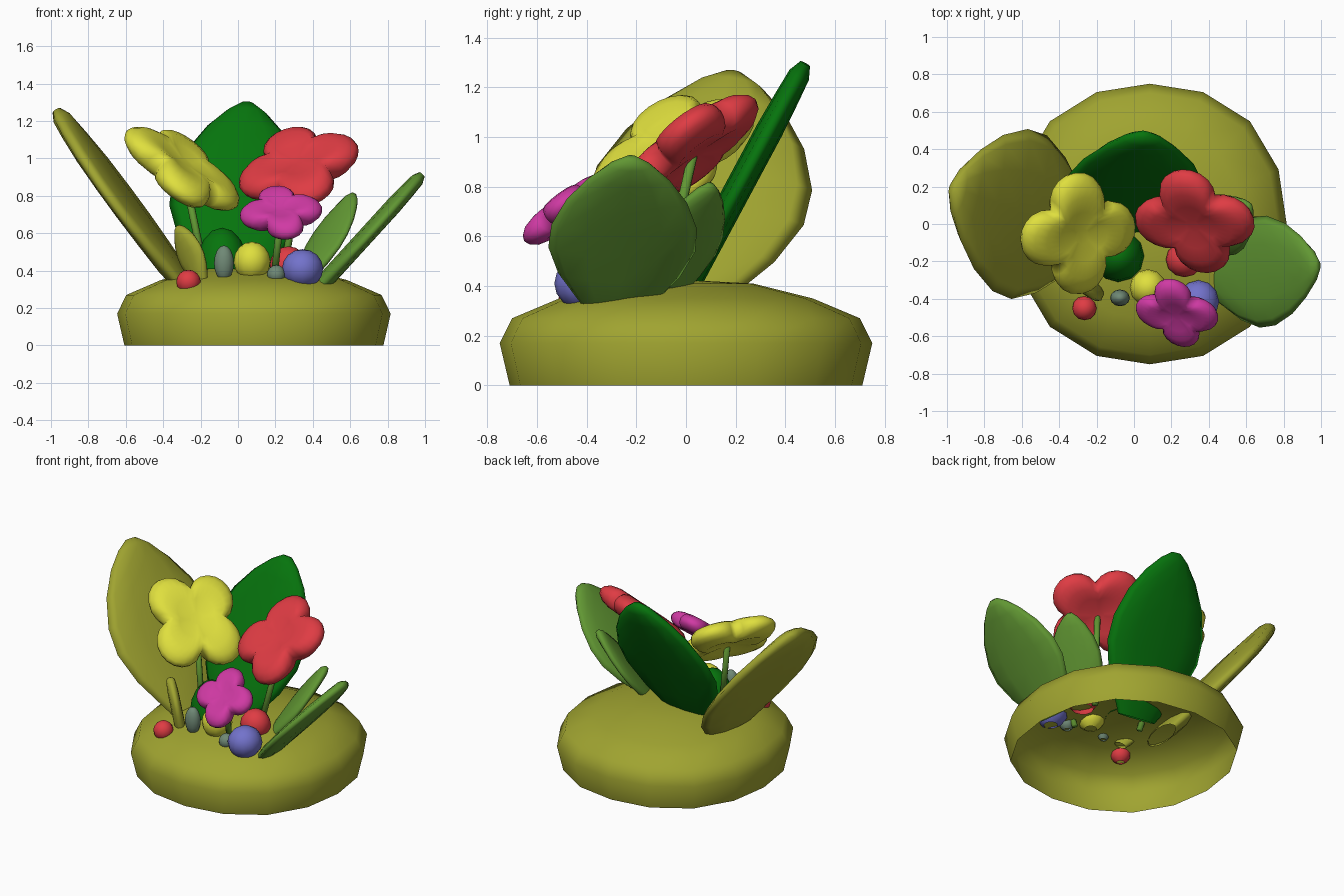
import bpy, bmesh, math
from mathutils import Vector, Matrix

if "Cube" in bpy.data.objects:
    bpy.data.objects.remove(bpy.data.objects["Cube"])


def material(name, rgb):
    m = bpy.data.materials.new(name)
    m.diffuse_color = (*rgb, 1)
    m.use_nodes = True
    m.node_tree.nodes["Principled BSDF"].inputs["Base Color"].default_value = m.diffuse_color
    return m


OLIVE = material("olive", (0.35, 0.37, 0.03))
GREEN = material("leaf_green", (0.12, 0.31, 0.033))
DARK = material("dark_green", (0.002, 0.175, 0.004))
YELLOW = material("yellow", (0.74, 0.74, 0.048))
RED = material("red", (0.74, 0.045, 0.057))
MAGENTA = material("magenta", (0.63, 0.042, 0.37))
BLUE = material("blue", (0.17, 0.17, 0.6))
GREY = material("grey_green", (0.16, 0.25, 0.18))


def finish(name, bm, mat):
    me = bpy.data.meshes.new(name)
    bm.to_mesh(me)
    bm.free()
    me.materials.append(mat)
    for p in me.polygons:
        p.use_smooth = True
    ob = bpy.data.objects.new(name, me)
    bpy.context.collection.objects.link(ob)
    return ob


def loft(name, rings, mat, cap_start=True, cap_end=True):
    """Skin a list of equal-length closed rings."""
    bm = bmesh.new()
    vr = [[bm.verts.new(p) for p in ring] for ring in rings]
    n = len(vr[0])
    for a, b in zip(vr, vr[1:]):
        for i in range(n):
            j = (i + 1) % n
            bm.faces.new((a[i], a[j], b[j], b[i]))
    if cap_start:
        bm.faces.new(vr[0][::-1])
    if cap_end:
        bm.faces.new(vr[-1])
    bmesh.ops.recalc_face_normals(bm, faces=bm.faces)
    return finish(name, bm, mat)


def leaf(name, base, tip, side, half_width, half_thick, mat):
    """Thick pointed leaf; side is the rough direction of its width."""
    base, tip = Vector(base), Vector(tip)
    axis = tip - base
    a = axis.normalized()
    w = Vector(side)
    w = (w - a * w.dot(a)).normalized()
    nrm = a.cross(w)
    outline = [(-.07, .40, .8), (.03, .57, 1), (.18, .82, 1), (.36, .99, 1), (.52, .98, 1),
               (.7, .81, 1), (.85, .55, .9), (.95, .29, .8), (1, .09, .4)]
    rings = []
    for t, f, th in outline:
        ring = []
        for i in range(12):
            ang = math.tau * i / 12
            c, s = math.cos(ang), math.sin(ang)
            ring.append(base + axis * t + w * (half_width * f * c) + nrm * (half_thick * th * s))
        rings.append(ring)
    return loft(name, rings, mat, cap_start=False)


def flower(name, centre, u, v, d, r, thick, mat):
    """Four puffy round petals lying in the plane of u and v."""
    u, v = Vector(u).normalized(), Vector(v).normalized()
    nrm = u.cross(v).normalized()
    c = Vector(centre)
    layers = [(.15, -.6), (.45, -.8), (.7, -.95), (.87, -.75), (.97, -.38), (1, 0),
              (.97, .38), (.87, .75), (.7, .95), (.45, .8), (.15, .6)]
    n = 40
    rings = []
    for s, h in layers:
        ring = []
        for i in range(n):
            ang = math.tau * i / n
            phi = (ang + math.pi / 4) % (math.pi / 2) - math.pi / 4
            rad = d * math.cos(phi) + math.sqrt(max(0, r * r - (d * math.sin(phi)) ** 2))
            rad = s * (rad * s + (d + r) * .85 * (1 - s))
            ring.append(c + (u * math.cos(ang) + v * math.sin(ang)) * rad + nrm * (h * thick))
        rings.append(ring)
    return loft(name, rings, mat)


def stem(name, start, end):
    a, b = Vector(start), Vector(end)
    q = (b - a).to_track_quat('Z', 'Y')
    rings = [[p + q @ Vector((.02 * math.cos(k * math.tau / 8), .02 * math.sin(k * math.tau / 8), 0))
              for k in range(8)] for p in (a, b)]
    return loft(name, rings, GREEN)


def bud(name, centre, radii, mat, cut=-.95):
    """Rounded bud, left open below where it sinks into the mound."""
    bm = bmesh.new()
    bmesh.ops.create_uvsphere(bm, u_segments=12, v_segments=8, radius=1)
    bmesh.ops.delete(bm, geom=[v for v in bm.verts if v.co.z < cut], context='VERTS')
    bm.transform(Matrix.Translation(centre) @ Matrix.Diagonal((*radii, 1)))
    finish(name, bm, mat)


# Mound, open underneath, slightly squarish in plan
profile = [(.71, 0), (.75, .17), (.70, .27), (.51, .35), (.27, .41), (.08, .42)]
rings = []
for r, z in profile:
    ring = []
    for k in range(16):
        a = k * math.tau / 16
        f = r * (1 + .035 * math.sin(2 * a) ** 2)
        ring.append((.085 + .975 * f * math.cos(a), f * math.sin(a), z))
    rings.append(ring)
loft("mound", rings, OLIVE, cap_start=False)

# Leaves
leaf("back_leaf", (-.04, .0, .40), (.05, .48, 1.295), (1, 0, 0), .365, .055, DARK)
leaf("left_leaf", (-.33, -.05, .38), (-.97, .19, 1.255), (.13, 1, 0), .455, .062, OLIVE)
leaf("right_leaf", (.46, -.28, .34), (.985, -.22, .915), (-.05, 1, 0), .30, .045, GREEN)
leaf("inner_right_leaf", (.36, -.09, .37), (.62, .10, .81), (-.5, .8, 0), .17, .035, GREEN)
leaf("small_left_leaf", (-.20, -.36, .36), (-.32, -.30, .64), (.65, -.7, 0), .10, .035, OLIVE)

# Stems
stem("yellow_stem", (-.17, -.15, .35), (-.29, -.05, .93))
stem("red_stem", (.24, -.10, .36), (.33, .03, .94))
stem("magenta_stem", (.19, -.36, .34), (.23, -.47, .70))

# Flowers
flower("yellow_flower", (-.30, -.05, .945), (-.33, -.05, .20), (-.01, .38, .18), .20, .158, .075, YELLOW)
flower("red_flower", (.325, .015, .955), (.39, .01, .14), (-.09, .32, .22), .186, .15, .075, RED)
flower("magenta_flower", (.23, -.475, .71), (.30, -.02, .04), (-.06, .27, .20), .124, .098, .055, MAGENTA)

# Buds and pebbles
bud("dark_bud", (-.085, -.17, .41), (.14, .14, .22), DARK, -.3)
bud("left_red_bud", (-.265, -.45, .34), (.065, .065, .065), RED)
bud("grey_bud", (-.075, -.395, .44), (.053, .045, .095), GREY)
bud("yellow_bud", (.075, -.34, .45), (.098, .098, .105), YELLOW)
bud("right_red_bud", (.27, -.19, .43), (.1, .095, .1), RED, -.8)
bud("small_grey_bud", (.205, -.42, .38), (.05, .05, .05), GREY)
bud("blue_bud", (.345, -.415, .41), (.11, .115, .105), BLUE)
